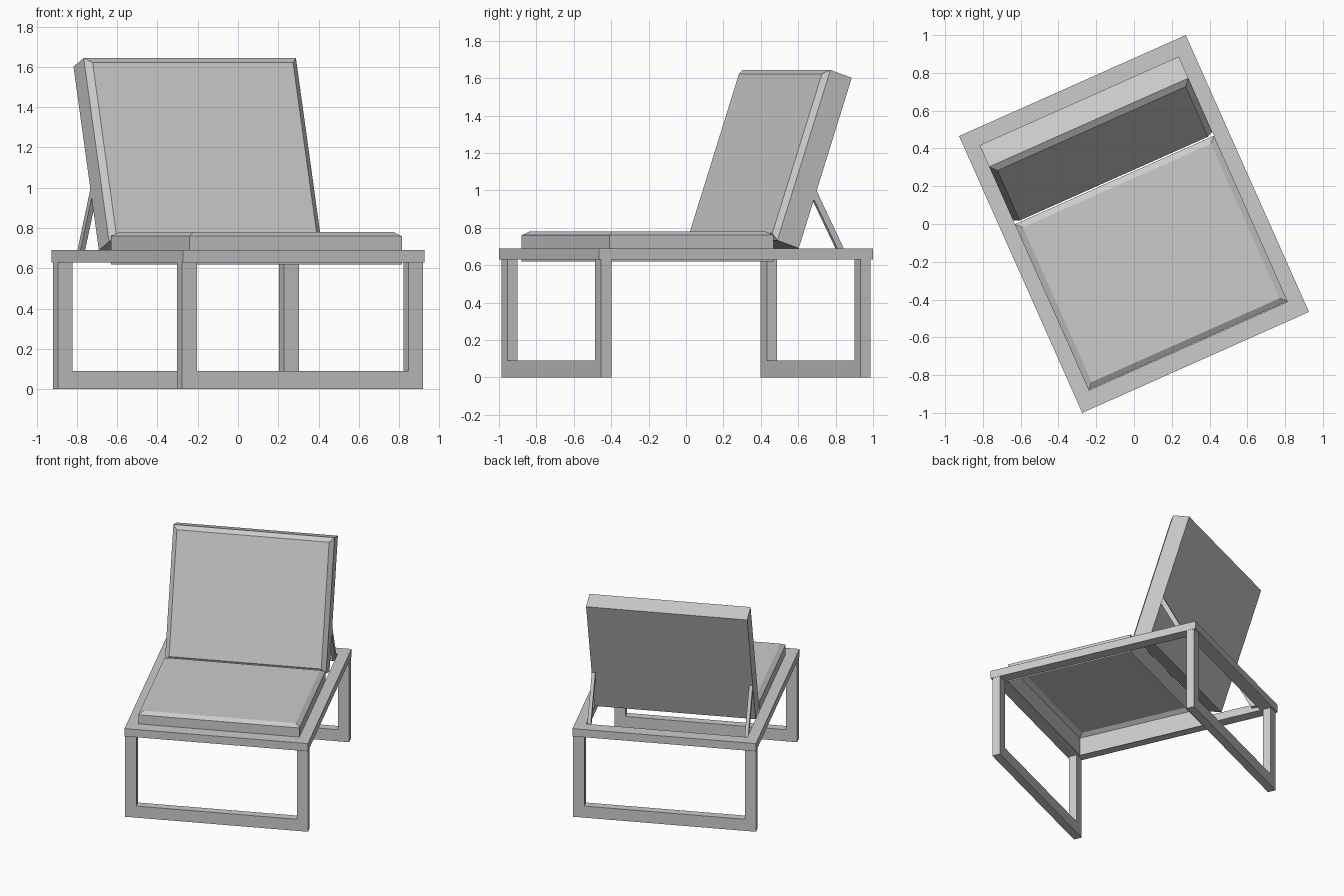
import bpy, bmesh, math
from mathutils import Matrix, Vector

cube = bpy.data.objects.get("Cube")
if cube:
    bpy.data.objects.remove(cube, do_unlink=True)

# One flat grey for the whole chair
grey = bpy.data.materials.new("light_grey")
grey.use_nodes = True
grey.diffuse_color = (0.6, 0.6, 0.6, 1)
grey.node_tree.nodes["Principled BSDF"].inputs["Base Color"].default_value = (0.6, 0.6, 0.6, 1)

TURN = Matrix.Rotation(math.radians(24), 4, 'Z')   # the chair stands turned
HALF_W, HALF_L = 0.657, 0.802                      # frame outline
IN_W, IN_L = 0.577, 0.707                          # frame opening
FRAME_LOW, FRAME_TOP = 0.63, 0.69


def finish(name, bm, place=Matrix()):
    bmesh.ops.transform(bm, matrix=TURN @ place, verts=bm.verts)
    mesh = bpy.data.meshes.new(name)
    bm.to_mesh(mesh)
    bm.free()
    mesh.materials.append(grey)
    obj = bpy.data.objects.new(name, mesh)
    bpy.context.collection.objects.link(obj)
    return obj


def prism(name, outline, shift):
    """Extrude a planar outline along a vector."""
    bm = bmesh.new()
    face = bm.faces.new([bm.verts.new(p) for p in outline])
    out = bmesh.ops.extrude_face_region(bm, geom=[face], use_keep_orig=True)
    moved = [g for g in out["geom"] if isinstance(g, bmesh.types.BMVert)]
    bmesh.ops.translate(bm, vec=Vector(shift), verts=moved)
    bmesh.ops.recalc_face_normals(bm, faces=bm.faces)
    return finish(name, bm)


def cushion(name, width, length, wall, rise, inset, closed, place):
    """Slab with a chamfered upper rim, starting at y = 0, z = 0."""
    bm = bmesh.new()
    rings = []
    for z, d in ((0, 0), (wall, 0), (wall + rise, inset)):
        x, y0, y1 = width / 2 - d, d, length - d
        rings.append([bm.verts.new(p) for p in
                      ((-x, y0, z), (x, y0, z), (x, y1, z), (-x, y1, z))])
    for low, high in zip(rings, rings[1:]):
        for i in range(4):
            j = (i + 1) % 4
            bm.faces.new((low[i], low[j], high[j], high[i]))
    bm.faces.new(rings[-1])
    if closed:
        bm.faces.new(rings[0][::-1])
    return finish(name, bm, place)


# Top frame: a rectangular ring
bm = bmesh.new()
loops = []
for z in (FRAME_LOW, FRAME_TOP):
    for w, l in ((HALF_W, HALF_L), (IN_W, IN_L)):
        loops.append([bm.verts.new((a * w, b * l, z))
                      for a, b in ((-1, -1), (1, -1), (1, 1), (-1, 1))])
out_low, in_low, out_top, in_top = loops
for first, second in ((out_low, out_top), (out_top, in_top), (in_top, in_low), (in_low, out_low)):
    for i in range(4):
        j = (i + 1) % 4
        bm.faces.new((first[i], first[j], second[j], second[i]))
finish("top_frame", bm)

# U-shaped leg frames at the front and back
w, leg, bar, thick = HALF_W - 0.002, 0.08, 0.09, 0.06
right_half = [(w, 0), (w, FRAME_LOW), (w - leg, FRAME_LOW), (w - leg, bar)]
profile = right_half + [(-x, z) for x, z in reversed(right_half)]
for name, side in (("front_legs", -1), ("back_legs", 1)):
    y = side * (HALF_L - 0.013)
    prism(name, [(x, y, z) for x, z in profile], (0, -side * thick, 0))

# Seat cushion: open underneath
cushion("seat_cushion", 2 * IN_W, 0.96, 0.14, 0.02, 0.032, False,
        Matrix.Translation((0, -0.705, 0.62)))

# Reclined back cushion
TILT = math.radians(18.8)
cushion("back_cushion", 2 * IN_W, 0.963, 0.132, 0.027, 0.032, True,
        Matrix.Translation((0, 0.403, 0.69)) @ Matrix.Rotation(math.pi / 2 - TILT, 4, 'X'))

# Slanted props behind the back cushion
for name, side in (("left_prop", 1), ("right_prop", -1)):
    x = side * (IN_W - 0.001)
    prop = [(0.507, 1.0), (0.491, 0.955), (0.645, 0.66), (0.682, 0.66)]
    prism(name, [(x, y, z) for y, z in prop], (-side * 0.025, 0, 0))
